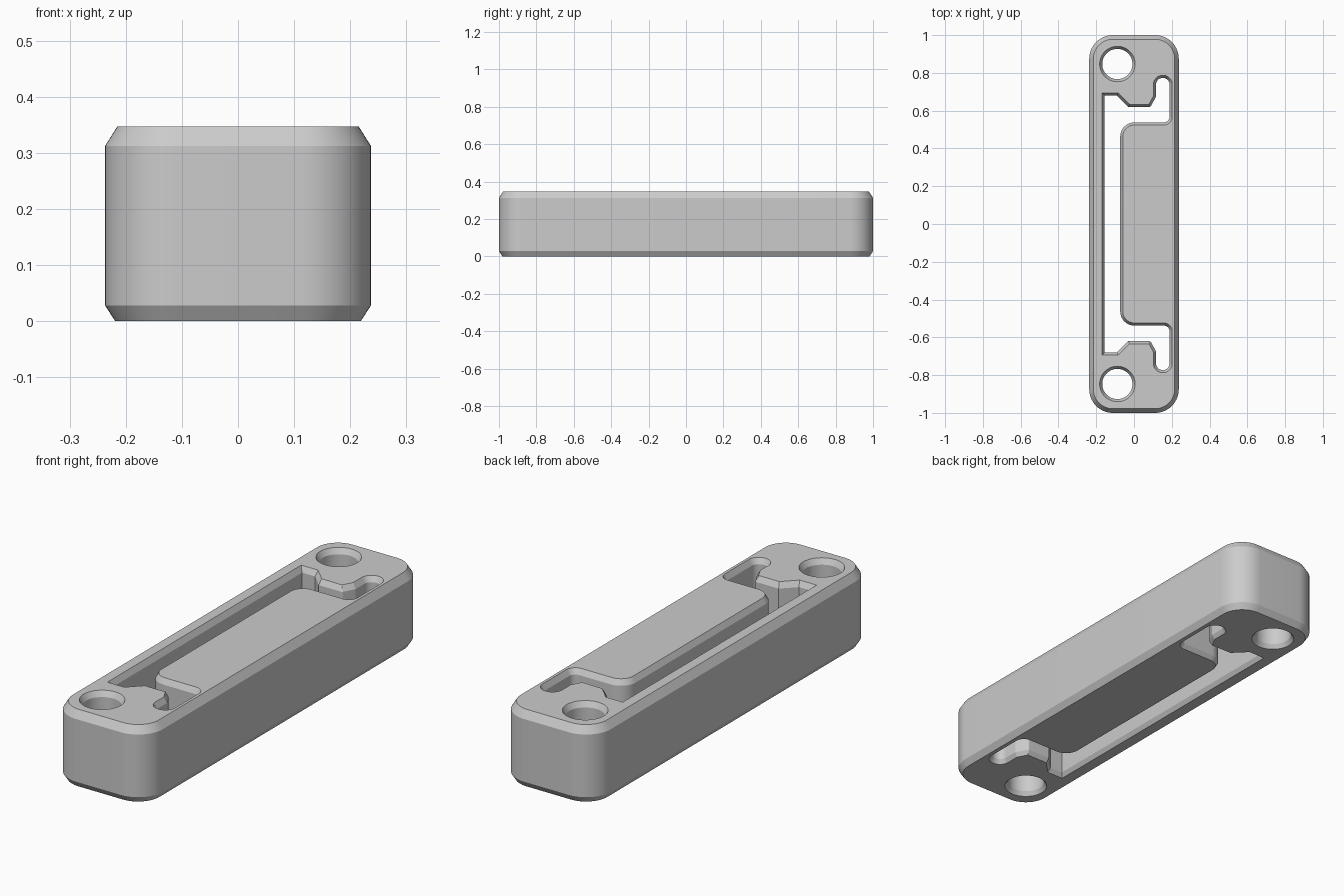
import bpy
import bmesh
import math
from mathutils import Vector

cube = bpy.data.objects.get("Cube")
if cube:
    bpy.data.objects.remove(cube, do_unlink=True)

HEIGHT = 0.347

grey = bpy.data.materials.new("plain_grey")
grey.use_nodes = True
colour = (0.6, 0.6, 0.6, 1)
grey.diffuse_color = colour
grey.node_tree.nodes["Principled BSDF"].inputs["Base Color"].default_value = colour


def rounded(corners, steps=10):
    """Closed outline from (x, y, radius) corners, with arcs at rounded ones."""
    points = []
    for i, (x, y, radius) in enumerate(corners):
        corner = Vector((x, y))
        if radius == 0:
            points.append(corner)
            continue
        a = (Vector(corners[i - 1][:2]) - corner).normalized()
        b = (Vector(corners[(i + 1) % len(corners)][:2]) - corner).normalized()
        half = a.angle(b) / 2
        centre = corner + (a + b).normalized() * radius / math.sin(half)
        start = corner + a * radius / math.tan(half) - centre
        end = corner + b * radius / math.tan(half) - centre
        sweep = math.atan2(start.x * end.y - start.y * end.x, start.dot(end))
        for k in range(steps + 1):
            t = sweep * k / steps
            c, s = math.cos(t), math.sin(t)
            points.append(centre + Vector((start.x * c - start.y * s,
                                           start.x * s + start.y * c)))
    return points


def offset(points, distance):
    """Mitred offset of a counter-clockwise outline; positive grows it."""
    result = []
    for i, p in enumerate(points):
        d1 = (p - points[i - 1]).normalized()
        d2 = (points[(i + 1) % len(points)] - p).normalized()
        n1, n2 = Vector((d1.y, -d1.x)), Vector((d2.y, -d2.x))
        result.append(p + (n1 + n2) * distance / (1 + n1.dot(n2)))
    return result


def wall(bm, outline, top_inset, top_drop, base_inset, base_rise):
    """Vertical wall with a chamfer at both rims; returns the two rim loops."""
    levels = [(0, base_inset), (base_rise, 0),
              (HEIGHT - top_drop, 0), (HEIGHT, top_inset)]
    rings = [[bm.verts.new((p.x, p.y, z)) for p in offset(outline, d)]
             for z, d in levels]
    count = len(outline)
    for low, high in zip(rings, rings[1:]):
        for i in range(count):
            j = (i + 1) % count
            bm.faces.new((low[i], low[j], high[j], high[i]))
    return [[bm.edges.get((r[i], r[(i + 1) % count])) for i in range(count)]
            for r in (rings[0], rings[-1])]


# Outer block outline
body = rounded([(-0.237, -1, 0.125), (0.237, -1, 0.125),
                (0.237, 1, 0.125), (-0.237, 1, 0.125)], 14)

# Winding slot around the central tongue, mirrored front to back
half_slot = [(-0.073, 0.538, 0.075), (0.188, 0.538, 0.03),
             (0.188, 0.773, 0.034), (0.117, 0.773, 0.034),
             (0.117, 0.675, 0.01), (0.087, 0.62, 0.01),
             (-0.03, 0.62, 0), (-0.09, 0.68, 0), (-0.155, 0.68, 0)]
slot = rounded(half_slot + [(x, -y, r) for x, y, r in reversed(half_slot)])

# Screw holes near each end
holes = [[Vector((-0.088 + 0.08 * math.cos(math.tau * k / 48),
                  side * 0.847 + 0.08 * math.sin(math.tau * k / 48)))
          for k in range(48)] for side in (-1, 1)]

# Walls first, then the flat faces between their rims
bm = bmesh.new()
rims = [wall(bm, body, -0.022, 0.035, -0.018, 0.028)]
for opening in [slot] + holes:
    rims.append(wall(bm, opening, 0.014, 0.025, 0.012, 0.02))
for level, facing in ((0, -1), (1, 1)):
    edges = [e for pair in rims for e in pair[level]]
    bmesh.ops.triangle_fill(bm, edges=edges, use_beauty=True,
                            use_dissolve=False, normal=(0, 0, facing))
bmesh.ops.recalc_face_normals(bm, faces=bm.faces[:])

mesh = bpy.data.meshes.new("slotted_block")
bm.to_mesh(mesh)
bm.free()
mesh.materials.append(grey)
block = bpy.data.objects.new("slotted_block", mesh)
bpy.context.collection.objects.link(block)

bpy.ops.object.select_all(action="DESELECT")
block.select_set(True)
bpy.context.view_layer.objects.active = block
bpy.ops.object.shade_smooth_by_angle(angle=math.radians(25))
